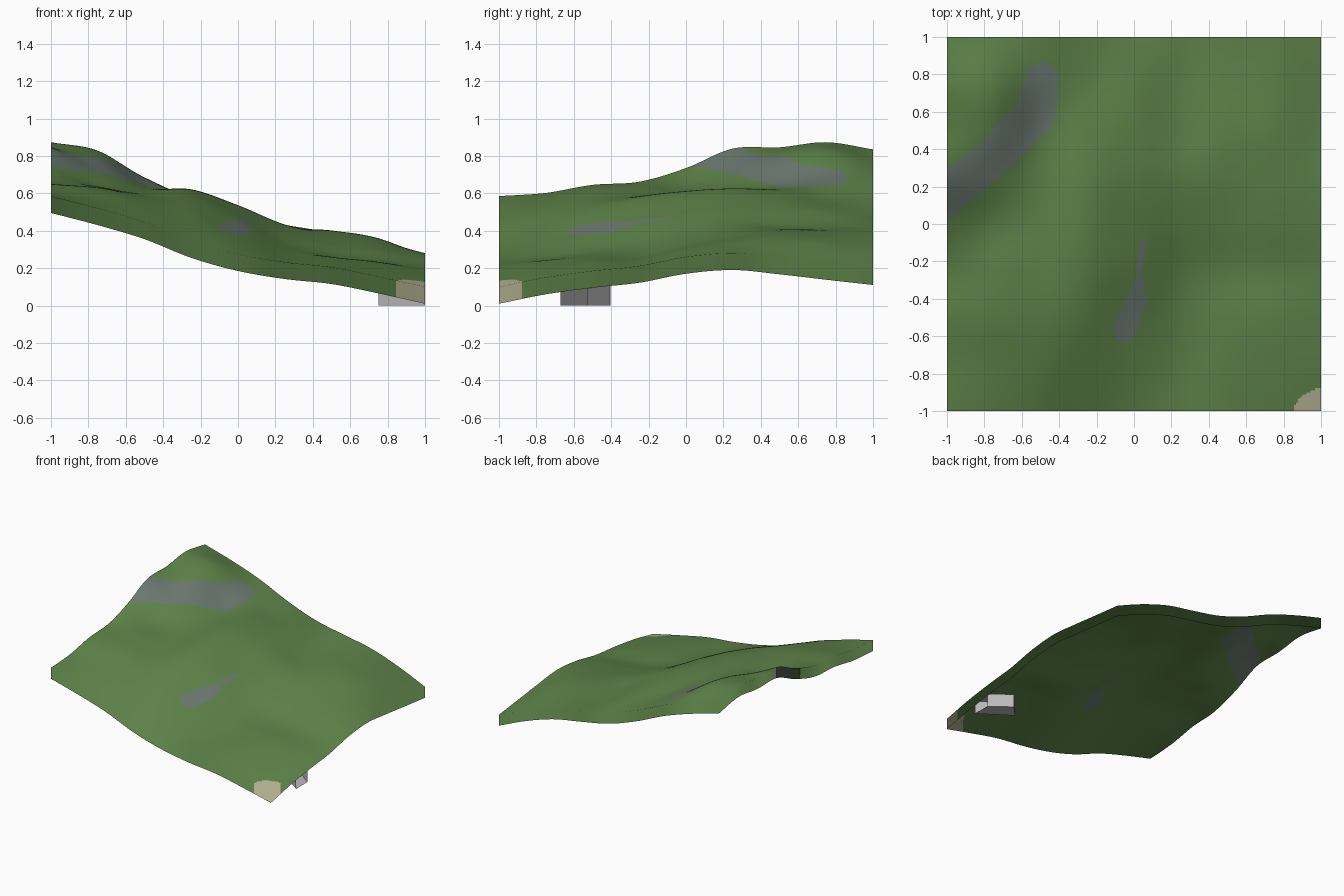
import bpy, bmesh
from mathutils import Vector

cube = bpy.data.objects.get("Cube")
if cube:
    bpy.data.objects.remove(cube, do_unlink=True)

RIM = 0.09
CELLS = 180

# Ground heights in thousandths, rows front to back, columns along x
HEIGHTS = [
    [585, 520, 445, 345, 275, 232, 205, 155, 100],
    [602, 567, 515, 430, 340, 258, 237, 197, 150],
    [645, 620, 568, 510, 400, 293, 258, 230, 185],
    [662, 635, 590, 572, 465, 332, 267, 241, 212],
    [735, 640, 605, 606, 505, 392, 325, 300, 260],
    [839, 715, 625, 621, 535, 432, 375, 340, 280],
    [846, 793, 645, 608, 530, 425, 400, 360, 257],
    [873, 827, 683, 578, 510, 422, 396, 340, 228],
    [835, 765, 680, 570, 483, 432, 386, 305, 200],
]

# Painted patches: paths of (x, y, radius)
ROCK_PATHS = [
    [(-1.06, .11, .11), (-.76, .35, .1), (-.53, .58, .11), (-.49, .78, .085)],
    [(-.05, -.57, .06), (.01, -.41, .055), (.03, -.29, .02)],
    [(.03, -.24, .018), (.05, -.1, .014)],
]


def make_material(name, rgb):
    mat = bpy.data.materials.new(name)
    mat.use_nodes = True
    mat.diffuse_color = (*rgb, 1)
    mat.node_tree.nodes["Principled BSDF"].inputs["Base Color"].default_value = (*rgb, 1)
    return mat


grass = make_material("grass green", (.115, .235, .068))
rock = make_material("rock grey", (.15, .195, .165))
sand = make_material("sand", (.49, .47, .3))
stone = make_material("pale grey", (.5, .5, .51))


def spline(values, t):
    """Smooth interpolation through evenly spaced values, t from 0 to 1."""
    last = len(values) - 1
    pos = min(max(t, 0), 1) * last
    i = min(int(pos), last - 1)
    f = pos - i
    b, c = values[i], values[i + 1]
    a = values[i - 1] if i > 0 else 2 * b - c
    d = values[i + 2] if i + 2 <= last else 2 * c - b
    return b + f * (c - a + f * (2 * a - 5 * b + 4 * c - d + f * (3 * (b - c) + d - a))) / 2


def ground_height(x, y):
    return spline([spline(row, (x + 1) / 2) for row in HEIGHTS], (y + 1) / 2) / 1000


def near_path(p, path):
    for (ax, ay, ar), (bx, by, br) in zip(path, path[1:]):
        a, b = Vector((ax, ay)), Vector((bx, by))
        t = min(max((p - a).dot(b - a) / (b - a).length_squared, 0), 1)
        if (p - a.lerp(b, t)).length < ar + (br - ar) * t:
            return True
    return False


def patch_index(center):
    p = center.to_2d()
    if (abs(1 - p.x) / .15) ** 1.6 + (abs(1 + p.y) / .125) ** 1.6 < 1:
        return 2
    return int(any(near_path(p, path) for path in ROCK_PATHS))


def finish(bm, name, materials):
    mesh = bpy.data.meshes.new(name)
    bm.to_mesh(mesh)
    bm.free()
    obj = bpy.data.objects.new(name, mesh)
    bpy.context.collection.objects.link(obj)
    for mat in materials:
        mesh.materials.append(mat)
    return obj


def column(co):
    return round(co.x, 4), round(co.y, 4)


# Rolling hillside sheet
bm = bmesh.new()
bmesh.ops.create_grid(bm, x_segments=CELLS, y_segments=CELLS, size=1)
for v in bm.verts:
    v.co.z = ground_height(v.co.x, v.co.y)
bm.normal_update()
ground_normals = {column(v.co): v.normal.copy() for v in bm.verts}

# Rim hanging from the sheet's border, shaded as part of the ground
border = [e for e in bm.edges if e.is_boundary]
rim = bmesh.ops.extrude_edge_only(bm, edges=border)["geom"]
rim_verts = [g for g in rim if isinstance(g, bmesh.types.BMVert)]
bmesh.ops.translate(bm, verts=rim_verts, vec=(0, 0, -RIM))
for face in bm.faces:
    face.smooth = True
    face.material_index = patch_index(face.calc_center_median())
hillside = finish(bm, "hillside", [grass, rock, sand])
hillside.data.normals_split_custom_set_from_vertices(
    [ground_normals[column(v.co)] for v in hillside.data.vertices])

# Small turned block beneath the front corner, cut open at the tile's side
bm = bmesh.new()
outline = [(.75, -.5), (1, -.672), (1, -.527), (.84, -.405)]
base = bm.faces.new([bm.verts.new((x, y, 0)) for x, y in outline])
top = bmesh.ops.extrude_face_region(bm, geom=[base], use_keep_orig=True)["geom"]
bmesh.ops.translate(bm, verts=[g for g in top if isinstance(g, bmesh.types.BMVert)],
                    vec=(0, 0, .108))
bmesh.ops.recalc_face_normals(bm, faces=bm.faces[:])
open_end = [f for f in bm.faces if all(v.co.x > .99 for v in f.verts)]
bmesh.ops.delete(bm, geom=open_end, context="FACES_ONLY")
finish(bm, "under_block", [stone])
